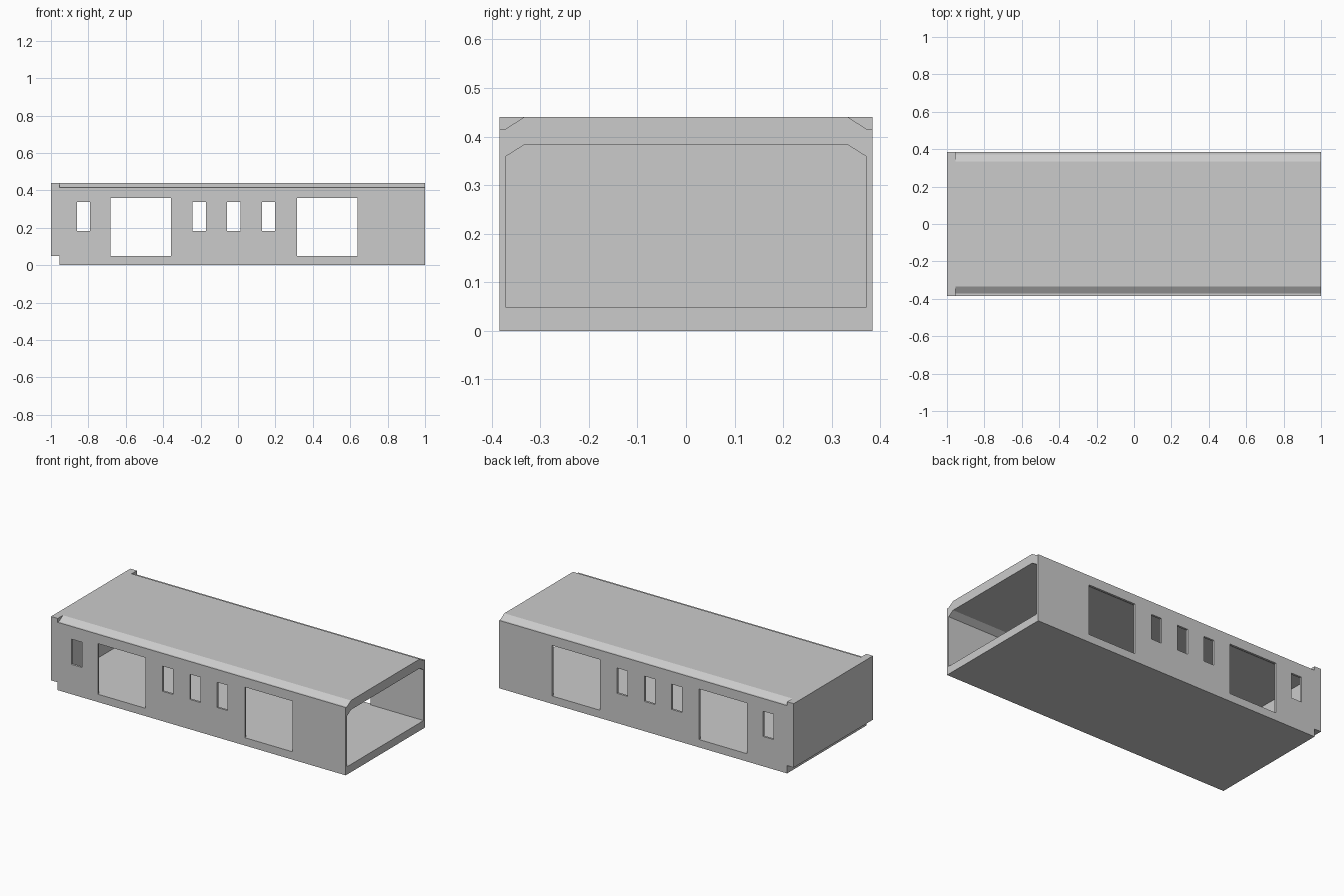
import bpy, bmesh

if "Cube" in bpy.data.objects:
    bpy.data.objects.remove(bpy.data.objects["Cube"])

X0, X1, XE = -0.955, 1.0, -1.0   # body start, body end, end-panel outer face
W, FLOOR, TOP = 0.384, 0.048, 0.44


def make_object(name, bm):
    bmesh.ops.recalc_face_normals(bm, faces=bm.faces)
    mesh = bpy.data.meshes.new(name)
    bm.to_mesh(mesh)
    bm.free()
    obj = bpy.data.objects.new(name, mesh)
    bpy.context.collection.objects.link(obj)
    return obj


def extrude_profile(name, profile, x0, x1):
    """Extrude a closed (y, z) outline along x."""
    bm = bmesh.new()
    face = bm.faces.new([bm.verts.new((x0, y, z)) for y, z in profile])
    moved = bmesh.ops.extrude_face_region(bm, geom=[face])["geom"]
    verts = [g for g in moved if isinstance(g, bmesh.types.BMVert)]
    bmesh.ops.translate(bm, verts=verts, vec=(x1 - x0, 0, 0))
    return make_object(name, bm)


def box_profile(half, z0, z1):
    return [(-half, z0), (half, z0), (half, z1), (-half, z1)]


# Floor slab, and the closed end panel that overhangs it
extrude_profile("floor", box_profile(W, 0, FLOOR), X0, X1)
extrude_profile("end_panel", box_profile(W, FLOOR, TOP), XE, X0)

# Walls and chamfered roof as one arch-shaped section
outer = [(W, FLOOR), (W, 0.416), (0.371, 0.416), (0.333, TOP)]
inner = [(0.333, 0.383), (0.371, 0.359), (0.371, FLOOR)]
half_out = outer + [(-y, z) for y, z in reversed(outer)]
half_in = [(-y, z) for y, z in reversed(inner)] + inner
shell = extrude_profile("walls_and_roof", half_out + half_in, X0, X1)

# Openings through both side walls: x range, z range
openings = [(x, x + 0.071, 0.183, 0.338) for x in (-0.862, -0.243, -0.058, 0.128)]
openings += [(x, x + 0.325, 0.0, 0.3585) for x in (-0.683, 0.315)]
for i, (xa, xb, za, zb) in enumerate(openings):
    cutter = extrude_profile(f"opening_cutter_{i + 1}", box_profile(0.6, za, zb), xa, xb)
    cutter.hide_render = True
    cutter.hide_set(True)
    mod = shell.modifiers.new(f"opening_{i + 1}", "BOOLEAN")
    mod.operation = "DIFFERENCE"
    mod.solver = "EXACT"
    mod.object = cutter
